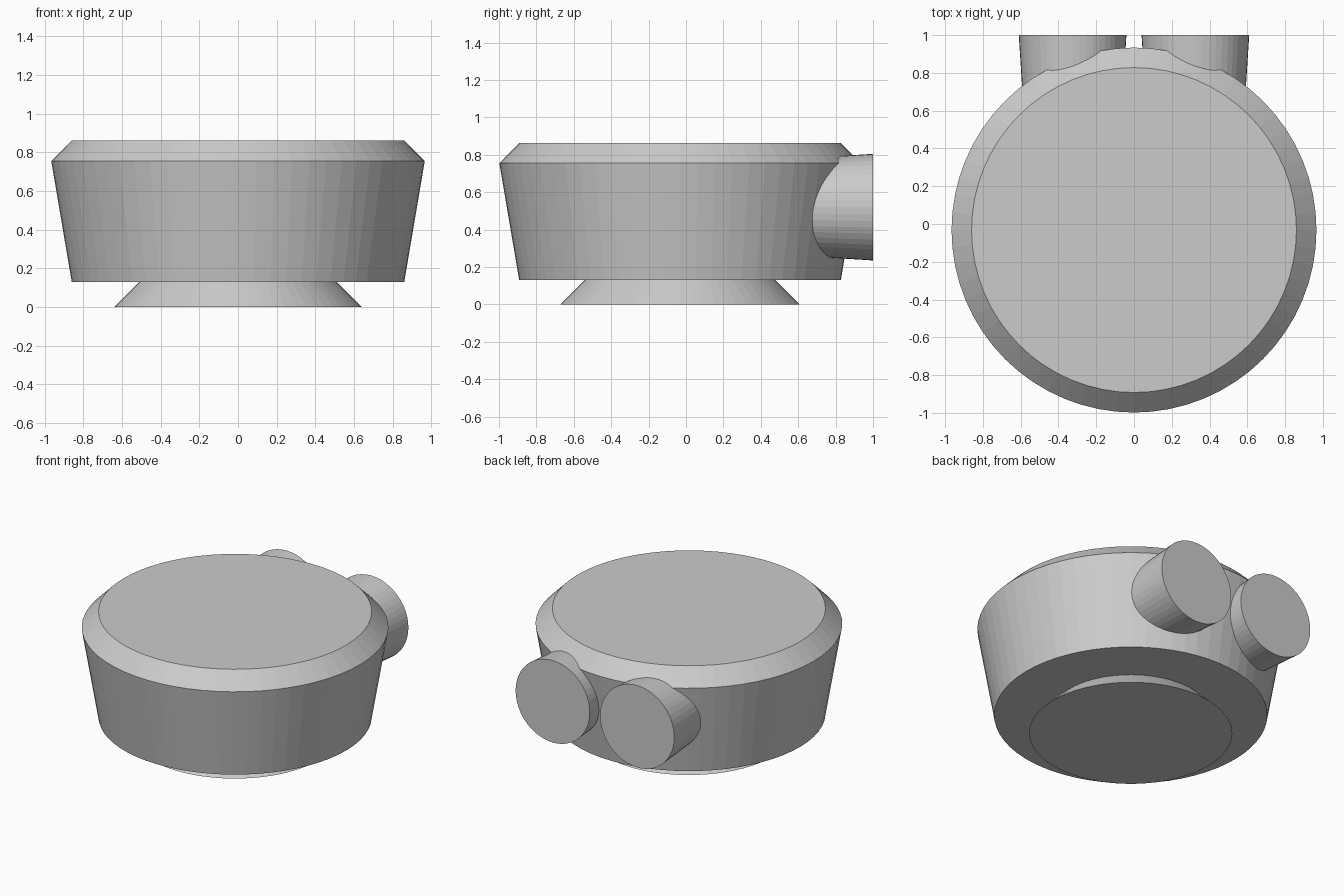
import bpy, bmesh, math
from mathutils import Matrix

if "Cube" in bpy.data.objects:
    bpy.data.objects.remove(bpy.data.objects["Cube"])

CENTRE_Y = -0.032


def lathe(name, profile, matrix, sides=64):
    """Closed turned solid from (radius, height) rings."""
    bm = bmesh.new()
    rings = []
    for r, h in profile:
        rings.append([bm.verts.new((r * math.cos(2 * math.pi * i / sides),
                                    r * math.sin(2 * math.pi * i / sides), h))
                      for i in range(sides)])
    for low, high in zip(rings, rings[1:]):
        for i in range(sides):
            j = (i + 1) % sides
            bm.faces.new((low[i], low[j], high[j], high[i]))
    bm.faces.new(rings[0][::-1])
    bm.faces.new(rings[-1])
    bmesh.ops.transform(bm, matrix=matrix, verts=bm.verts)
    bmesh.ops.recalc_face_normals(bm, faces=bm.faces)
    mesh = bpy.data.meshes.new(name)
    bm.to_mesh(mesh)
    bm.free()
    obj = bpy.data.objects.new(name, mesh)
    bpy.context.collection.objects.link(obj)
    return obj


upright = Matrix.Translation((0, CENTRE_Y, 0))

# Flared foot
lathe("foot", [(0.64, 0), (0.51, 0.13)], upright)

# Tapered main body with chamfered top rim
lathe("body", [(0.86, 0.13), (0.966, 0.755), (0.86, 0.862)], upright)

# Pair of tapered stubs at the back, their roots buried in the body
for side, x in (("left", -0.325), ("right", 0.325)):
    backward = Matrix.Translation((x, 0, 0.52)) @ Matrix.Rotation(-math.pi / 2, 4, 'X')
    lathe(side + "_back_stub", [(0.253, 0.5), (0.285, 1.0)], backward, 48)
